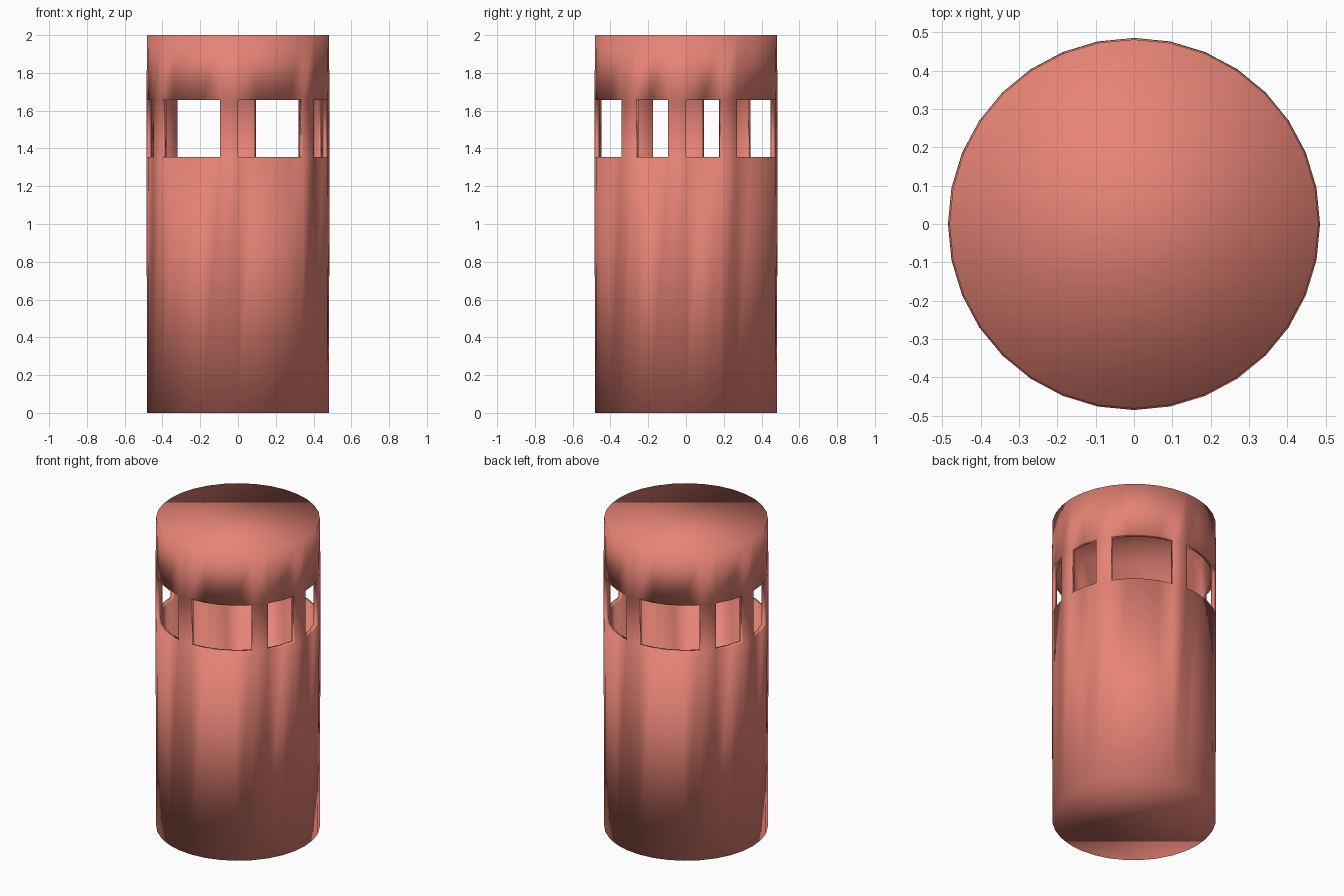
import bpy, bmesh, math

if "Cube" in bpy.data.objects:
    bpy.data.objects.remove(bpy.data.objects["Cube"])

SIDES = 32
RADIUS = 0.47
WALL = 0.03
INSET = WALL / 2 * 0.707           # ends grow by this once the wall is thickened
LEVELS = [INSET, 1.355, 1.656, 2 - INSET]

# faces kept as posts between the windows (pattern of 4, 4, 2, 2 open faces)
half = [2, 7, 12, 15]
POSTS = {(p + s) % SIDES for p in half for s in (0, SIDES // 2)}

# closed drum with a row of window openings
bm = bmesh.new()
rings = []
for z in LEVELS:
    ring = []
    for i in range(SIDES):
        a = 2 * math.pi * i / SIDES
        ring.append(bm.verts.new((RADIUS * math.cos(a), RADIUS * math.sin(a), z)))
    rings.append(ring)

for row in range(3):
    low, high = rings[row], rings[row + 1]
    for i in range(SIDES):
        if row == 1 and i not in POSTS:
            continue
        j = (i + 1) % SIDES
        bm.faces.new((low[i], low[j], high[j], high[i]))
bm.faces.new(rings[-1])
bm.faces.new(rings[0][::-1])
for f in bm.faces:
    f.smooth = True

mesh = bpy.data.meshes.new("windowed_drum")
bm.to_mesh(mesh)
bm.free()
drum = bpy.data.objects.new("windowed_drum", mesh)
bpy.context.collection.objects.link(drum)

# wall thickness, centred on the surface
solid = drum.modifiers.new("wall", 'SOLIDIFY')
solid.thickness = WALL
solid.offset = 0
solid.use_even_offset = False

# coral colour
mat = bpy.data.materials.new("coral")
mat.diffuse_color = (0.8, 0.23, 0.18, 1)
mat.use_nodes = True
mat.node_tree.nodes["Principled BSDF"].inputs["Base Color"].default_value = mat.diffuse_color
mesh.materials.append(mat)
